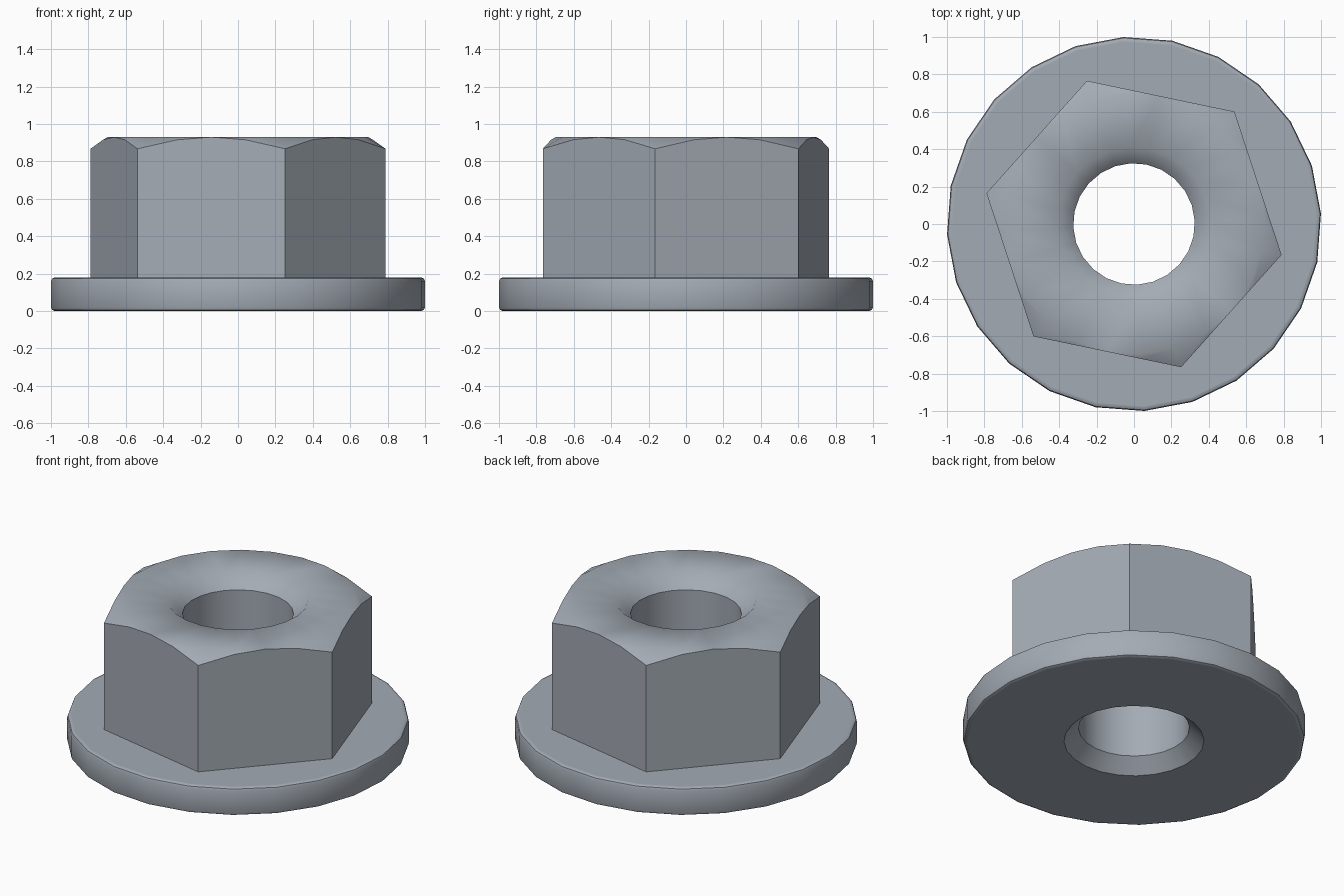
import bpy
import bmesh
from math import cos, sin, tan, radians

default = bpy.data.objects.get("Cube")
if default:
    bpy.data.objects.remove(default, do_unlink=True)

SIDES = 24
STEP = 360 / SIDES
PHASE = -11.8                  # turn of the whole nut, in degrees
HEX_R = 0.806                  # hexagon corner radius
APOTHEM = HEX_R * cos(radians(30))
TOP, FLANGE_TOP = 0.93, 0.18
BORE_R, SINK_R = 0.325, 0.41
SINK = SINK_R - BORE_R         # countersink depth

# One grey steel material
steel = bpy.data.materials.new("grey steel")
steel.use_nodes = True
colour = (0.37, 0.41, 0.46, 1)
steel.diffuse_color = colour
steel.node_tree.nodes["Principled BSDF"].inputs["Base Color"].default_value = colour


def point(i, r, z):
    a = radians(PHASE + i * STEP)
    return (r * cos(a), r * sin(a), z)


def circle(r, z):
    return [point(i, r, z) for i in range(SIDES)]


def hexagon(z=None):
    """Hexagon outline; without a height it follows the conical chamfer."""
    ring = []
    for i in range(SIDES):
        r = APOTHEM / cos(radians((i % 4) * STEP - 30))
        ring.append(point(i, r, TOP - (r - APOTHEM) * tan(radians(30)) if z is None else z))
    return ring


def skin(name, rings, sharp_angle):
    """Bridge the rings in order and mark edges over the angle as sharp."""
    bm = bmesh.new()
    loops = [[bm.verts.new(p) for p in ring] for ring in rings]
    for a, b in zip(loops, loops[1:]):
        for i in range(SIDES):
            j = (i + 1) % SIDES
            bm.faces.new((a[i], a[j], b[j], b[i]))
    bmesh.ops.remove_doubles(bm, verts=bm.verts, dist=0.0005)
    bm.normal_update()
    for face in bm.faces:
        face.smooth = True
    for edge in bm.edges:
        edge.smooth = edge.calc_face_angle(0) < radians(sharp_angle)
    mesh = bpy.data.meshes.new(name)
    bm.to_mesh(mesh)
    bm.free()
    mesh.materials.append(steel)
    obj = bpy.data.objects.new(name, mesh)
    bpy.context.collection.objects.link(obj)
    return obj


# Round flange: lower countersink, underside, rounded rim, top face
rim = [(0.975, 0), (0.982, 0), (0.996, 0.007), (1.001, 0.02)]
flange_profile = [(BORE_R, SINK), (SINK_R, 0)] + rim
flange_profile += [(r, FLANGE_TOP - z) for r, z in reversed(rim)]
skin("flange", [circle(r, z) for r, z in flange_profile] + [hexagon(FLANGE_TOP)], 40)

# Hexagonal body: flats, conical chamfer, top face, upper countersink
skin("hex_body", [hexagon(FLANGE_TOP), hexagon(), circle(APOTHEM, TOP),
                  circle(SINK_R, TOP), circle(BORE_R, TOP - SINK)], 50)

# Wall of the through hole
skin("bore", [circle(BORE_R, TOP - SINK), circle(BORE_R, SINK)], 40)
